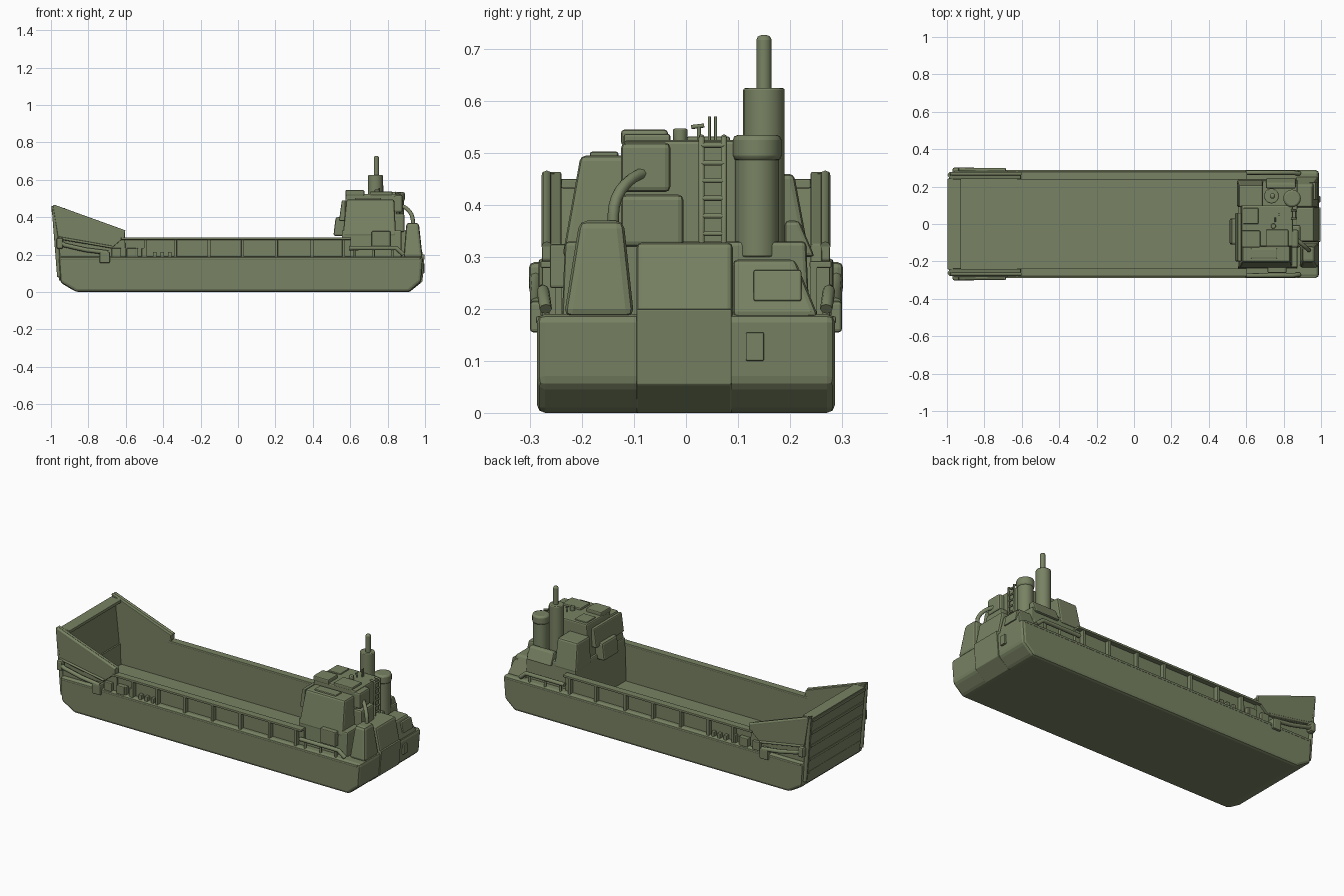
import bpy, bmesh, math
from mathutils import Vector

olive = bpy.data.materials.new("olive_drab")
olive.diffuse_color = (0.19, 0.225, 0.125, 1)


def finish(name, bm, bevel=0.0, smooth=False):
    bmesh.ops.recalc_face_normals(bm, faces=bm.faces)
    me = bpy.data.meshes.new(name)
    bm.to_mesh(me)
    bm.free()
    ob = bpy.data.objects.new(name, me)
    bpy.context.collection.objects.link(ob)
    me.materials.append(olive)
    if bevel:
        m = ob.modifiers.new("bevel", 'BEVEL')
        m.width, m.segments, m.limit_method = bevel, 2, 'ANGLE'
    if smooth:
        select(ob)
        bpy.ops.object.shade_smooth_by_angle(angle=math.radians(40))
    return ob


def select(ob):
    bpy.ops.object.select_all(action='DESELECT')
    ob.select_set(True)
    bpy.context.view_layer.objects.active = ob


def block(name, x, y, z, taper=(0, 0, 0, 0), bevel=0.005):
    """Box from ranges; taper pulls in the top at -x, +x, -y, +y."""
    bm = bmesh.new()
    a, b, c, d = taper
    lo = [(x[0], y[0]), (x[1], y[0]), (x[1], y[1]), (x[0], y[1])]
    hi = [(x[0] + a, y[0] + c), (x[1] - b, y[0] + c), (x[1] - b, y[1] - d), (x[0] + a, y[1] - d)]
    v = [bm.verts.new((*p, z[0])) for p in lo]
    w = [bm.verts.new((*p, z[1])) for p in hi]
    bm.faces.new(v)
    bm.faces.new(w)
    for i in range(4):
        j = (i + 1) % 4
        bm.faces.new((v[i], v[j], w[j], w[i]))
    return finish(name, bm, bevel)


def side_profile(name, pts, y, bevel=0.0):
    """Extrude an (x, z) outline between two y values."""
    bm = bmesh.new()
    f = bm.faces.new([bm.verts.new((px, y[0], pz)) for px, pz in pts])
    ext = bmesh.ops.extrude_face_region(bm, geom=[f])["geom"]
    bmesh.ops.translate(bm, vec=(0, y[1] - y[0], 0),
                        verts=[g for g in ext if isinstance(g, bmesh.types.BMVert)])
    return finish(name, bm, bevel)


def cylinder(name, x, y, z, r, bevel=0.004, sides=20):
    bm = bmesh.new()
    bmesh.ops.create_cone(bm, cap_ends=True, segments=sides, radius1=r, radius2=r, depth=z[1] - z[0])
    bmesh.ops.translate(bm, vec=(x, y, (z[0] + z[1]) / 2), verts=bm.verts)
    return finish(name, bm, bevel, True)


def tube(name, pts, r):
    cu = bpy.data.curves.new(name, 'CURVE')
    cu.dimensions, cu.bevel_depth, cu.bevel_resolution, cu.use_fill_caps = '3D', r, 2, True
    s = cu.splines.new('POLY')
    s.points.add(len(pts) - 1)
    for p, co in zip(s.points, pts):
        p.co = (*co, 1)
    ob = bpy.data.objects.new(name, cu)
    bpy.context.collection.objects.link(ob)
    cu.materials.append(olive)
    select(ob)
    bpy.ops.object.convert(target='MESH')
    return bpy.context.object


# Hull with the open cargo well cut out
hull = side_profile("hull", [(-0.87, 0), (0.91, 0), (0.975, 0.055), (0.985, 0.19),
                             (-0.963, 0.19), (-0.955, 0.05)], (-0.287, 0.287), 0.016)
well = block("well_cutter", (-0.935, 0.56), (-0.24, 0.24), (0.07, 0.5), bevel=0)
cut = hull.modifiers.new("well", 'BOOLEAN')
cut.operation, cut.object, cut.solver = 'DIFFERENCE', well, 'EXACT'
select(hull)
for m in [m.name for m in hull.modifiers]:
    bpy.ops.object.modifier_apply(modifier=m)
bpy.data.objects.remove(well)

# Bow ramp with outside ribs
side_profile("bow_ramp", [(-0.962, 0.06), (-0.998, 0.45), (-0.972, 0.45), (-0.93, 0.065)], (-0.245, 0.245), 0.003)
for z in (0.12, 0.2, 0.28, 0.36, 0.435):
    cx = -0.958 - 0.04 * (z - 0.06) / 0.39
    block("ramp_rib", (cx - 0.006, cx + 0.01), (-0.24, 0.24), (z - 0.008, z + 0.008), bevel=0.002)
block("ramp_top_lip", (-0.985, -0.93), (-0.24, 0.24), (0.432, 0.45), bevel=0.003)

for s in (-1, 1):
    def yr(a, b):
        return tuple(sorted((s * a, s * b)))

    # Bulwark, cap rail and ribs
    block("bulwark", (-0.65, 0.6), yr(0.24, 0.252), (0.18, 0.288), bevel=0)
    block("cap_rail", (-0.63, 0.6), yr(0.238, 0.28), (0.279, 0.292), bevel=0.003)
    for x in (-0.5, -0.34, -0.16, 0.02, 0.2, 0.39, 0.56):
        block("bulwark_rib", (x - 0.008, x + 0.008), yr(0.25, 0.277), (0.185, 0.285), bevel=0.002)
    block("deck_strake", (-0.95, 0.97), yr(0.27, 0.289), (0.172, 0.186), bevel=0.004)
    for x in (-0.56, -0.52, -0.46, -0.42, -0.38):
        block("deck_fitting", (x, x + 0.02), yr(0.25, 0.275), (0.185, 0.215 + 0.02 * (x < -0.5)), bevel=0.003)

    # Raised bow sides
    side_profile("bow_side", [(-0.995, 0.465), (-0.61, 0.325), (-0.605, 0.18), (-0.962, 0.17)], yr(0.24, 0.262), 0.003)
    side_profile("bow_side_plate", [(-0.995, 0.465), (-0.61, 0.325), (-0.61, 0.295), (-0.68, 0.235), (-0.965, 0.28)],
                 yr(0.26, 0.277), 0.003)
    tube("bow_top_rail", [(-0.99, s * 0.268, 0.457), (-0.61, s * 0.268, 0.32)], 0.01)
    tube("bow_post", [(-0.96, s * 0.262, 0.08), (-0.99, s * 0.262, 0.46)], 0.012)
    tube("bow_plate_brace", [(-0.965, s * 0.277, 0.29), (-0.68, s * 0.277, 0.24)], 0.007)

    # Ramp winch arm and bracket
    tube("winch_arm", [(-0.965, s * 0.288, 0.27), (-0.93, s * 0.29, 0.25),
                       (-0.82, s * 0.288, 0.225), (-0.7, s * 0.288, 0.21)], 0.012)
    block("winch_drum", (-0.975, -0.94), yr(0.265, 0.302), (0.23, 0.29), bevel=0.01)
    block("winch_bracket", (-0.745, -0.69), yr(0.25, 0.3), (0.155, 0.215), bevel=0.006)
    for x in (-0.68, -0.6):
        block("bow_locker", (x, x + 0.05), yr(0.25, 0.28), (0.185, 0.235), bevel=0.004)

    # Stern quarter rail
    tube("quarter_rail", [(0.59, s * 0.275, 0.235), (0.84, s * 0.275, 0.235), (0.88, s * 0.27, 0.2)], 0.012)
    for x in (0.62, 0.72, 0.82):
        tube("quarter_post", [(x, s * 0.27, 0.18), (x, s * 0.27, 0.235)], 0.007)

# Deckhouse
block("deckhouse_base", (0.55, 0.87), (-0.243, 0.243), (0.07, 0.33), (0, 0, 0.01, 0.012), 0.008)
block("deckhouse_port", (0.555, 0.84), (-0.238, -0.11), (0.3, 0.495), (0.02, 0.01, 0.035, 0), 0.01)
block("deckhouse_centre", (0.56, 0.845), (-0.12, 0.1), (0.3, 0.525), (0.01, 0, 0, 0), 0.008)
block("deckhouse_forward", (0.545, 0.685), (0.09, 0.238), (0.3, 0.46), (0.01, 0, 0, 0.03), 0.01)
block("forward_locker", (0.505, 0.57), (-0.11, 0.03), (0.3, 0.4), (0.012, 0, 0, 0), 0.01)
block("forward_cover", (0.535, 0.57), (-0.2, 0.06), (0.38, 0.49), (0.015, 0, 0, 0), 0.006)
block("roof_box", (0.57, 0.67), (-0.125, -0.035), (0.515, 0.545), bevel=0.006)
block("roof_hatch", (0.7, 0.82), (-0.12, -0.03), (0.515, 0.537), bevel=0.005)
block("roof_step", (0.62, 0.76), (-0.185, -0.13), (0.48, 0.503), bevel=0.005)
block("roof_chest", (0.58, 0.66), (0.0, 0.085), (0.515, 0.532), bevel=0.005)
block("side_locker", (0.71, 0.81), (-0.262, -0.22), (0.24, 0.325), bevel=0.005)
block("side_step", (0.7, 0.86), (0.19, 0.248), (0.3, 0.37), (0, 0, 0, 0.03), 0.008)
block("aft_locker", (0.83, 0.885), (-0.125, -0.005), (0.32, 0.42), bevel=0.01)
block("aft_upper_locker", (0.83, 0.875), (-0.125, -0.03), (0.425, 0.52), bevel=0.01)

# Funnel, exhaust and ventilator
cylinder("funnel", 0.73, 0.15, (0.3, 0.625), 0.04)
cylinder("exhaust", 0.735, 0.15, (0.6, 0.727), 0.0145, 0.009, 14)
cylinder("ventilator", 0.84, 0.137, (0.3, 0.51), 0.042)
cylinder("ventilator_cap", 0.84, 0.137, (0.485, 0.535), 0.047, 0.01)

# Roof fittings
cylinder("compass_post", 0.74, -0.011, (0.52, 0.547), 0.014, 0.003, 12)
tube("roof_lever", [(0.75, 0.025, 0.52), (0.75, 0.025, 0.55)], 0.004)
tube("roof_lever_bar", [(0.75, 0.01, 0.55), (0.75, 0.035, 0.553)], 0.004)
for y in (0.045, 0.057):
    tube("roof_handle", [(0.77, y, 0.52), (0.77, y, 0.57)], 0.003)

# Ladder
for y in (0.03, 0.073):
    tube("ladder_rail", [(0.862, y, 0.32), (0.862, y, 0.528), (0.835, y, 0.53)], 0.006)
for i in range(6):
    z = 0.345 + i * 0.034
    tube("ladder_rung", [(0.862, 0.03, z), (0.862, 0.073, z)], 0.005)

# Air pipe on the stern, arc from the house to the port locker
arc = [(0.84 + 0.09 * math.sin(t), -0.06 - 0.08 * math.sin(t), 0.38 + 0.085 * math.cos(t))
       for t in [math.pi / 2 * i / 8 for i in range(9)]]
tube("air_pipe", arc + [(0.93, -0.14, 0.34)], 0.011)

# Stern lockers
block("stern_port_locker", (0.88, 0.982), (-0.235, -0.1), (0.185, 0.37), (0.015, 0.02, 0.03, 0.02), 0.015)
block("stern_centre_locker", (0.85, 0.987), (-0.095, 0.09), (0.18, 0.328), (0, 0.03, 0, 0), 0.01)
block("stern_starboard_locker", (0.86, 0.98), (0.09, 0.255), (0.185, 0.295), (0, 0.03, 0, 0.045), 0.01)
block("starboard_locker_lid", (0.93, 0.979), (0.13, 0.222), (0.215, 0.275), (0, 0.012, 0, 0), 0.004)
side_profile("stern_panel", [(0.9, 0.0), (0.912, 0.0), (0.981, 0.055), (0.993, 0.2), (0.96, 0.2)], (-0.095, 0.088), 0.003)
block("stern_plate", (0.97, 0.991), (0.115, 0.15), (0.1, 0.155), bevel=0.003)

# Centre the whole craft on x
shift = 0.005
for ob in bpy.data.objects:
    ob.location.x += shift
